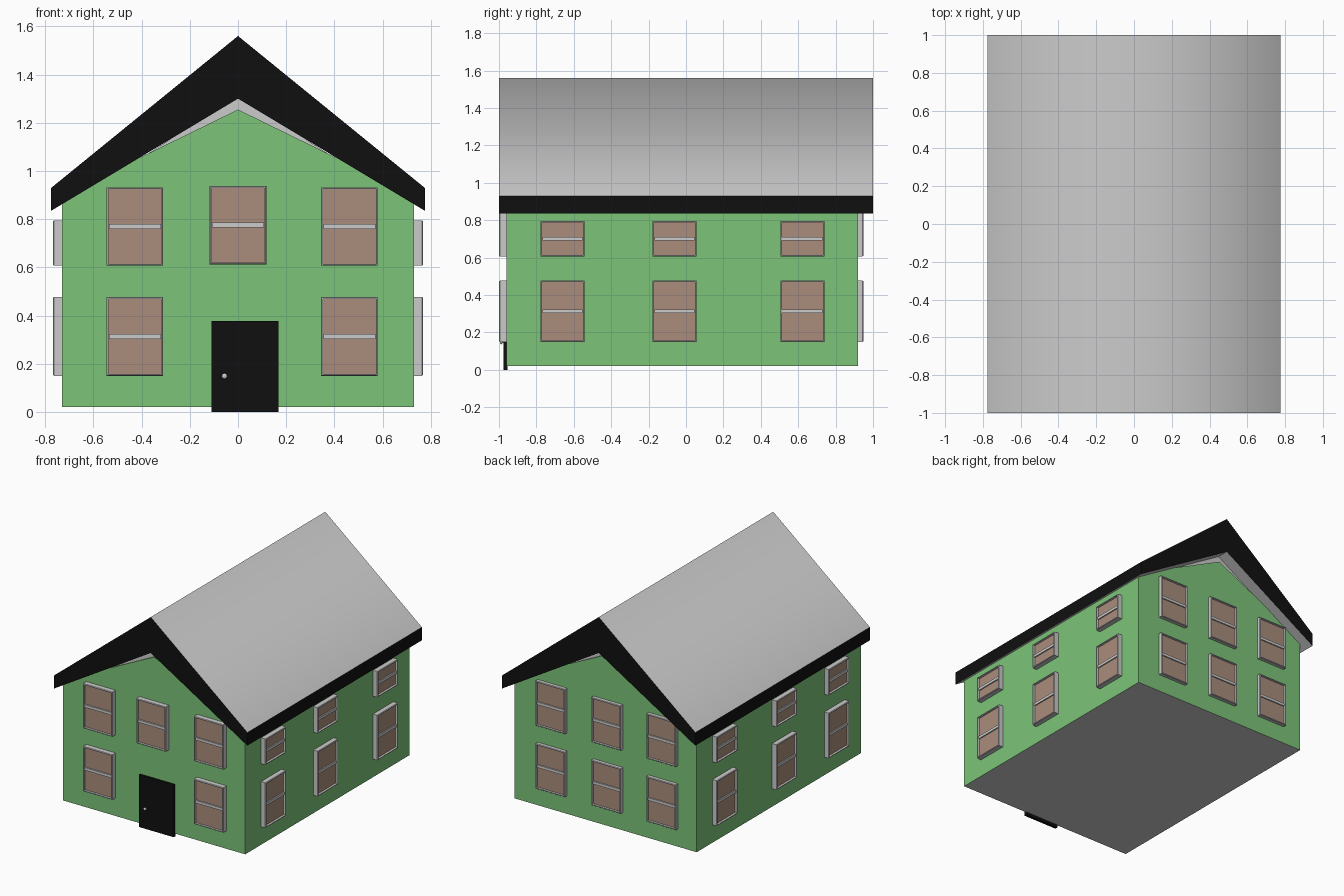
import bpy, bmesh
from math import pi
from mathutils import Matrix, Vector

if "Cube" in bpy.data.objects:
    bpy.data.objects.remove(bpy.data.objects["Cube"])


def material(name, rgb):
    m = bpy.data.materials.new(name)
    m.diffuse_color = (*rgb, 1)
    m.use_nodes = True
    m.node_tree.nodes["Principled BSDF"].inputs["Base Color"].default_value = m.diffuse_color
    return m


GREEN = material("wall_green", (0.2, 0.55, 0.19))
BROWN = material("pane_brown", (0.4, 0.27, 0.2))
BLACK = material("black_paint", (0.005, 0.005, 0.005))


def finish(name, bm, second=None):
    """Slot 0 is plain grey, slot 1 the given colour."""
    me = bpy.data.meshes.new(name)
    bmesh.ops.recalc_face_normals(bm, faces=bm.faces)
    bm.to_mesh(me)
    bm.free()
    me.materials.append(None)
    if second:
        me.materials.append(second)
    ob = bpy.data.objects.new(name, me)
    bpy.context.collection.objects.link(ob)
    return ob


def extrude_profile(profile, y0, y1):
    bm = bmesh.new()
    f = bm.faces.new([bm.verts.new((x, y0, z)) for x, z in profile])
    r = bmesh.ops.extrude_face_region(bm, geom=[f])
    new = [v for v in r["geom"] if isinstance(v, bmesh.types.BMVert)]
    bmesh.ops.translate(bm, verts=new, vec=(0, y1 - y0, 0))
    bmesh.ops.recalc_face_normals(bm, faces=bm.faces)
    bm.normal_update()
    return bm


def box(bm, lo, hi):
    lo, hi = Vector(lo), Vector(hi)
    mat = Matrix.Translation((lo + hi) / 2) @ Matrix.Diagonal((*(hi - lo), 1))
    return bmesh.ops.create_cube(bm, size=1, matrix=mat)["verts"]


# Walls with gable ends, grey underside
bm = extrude_profile([(-0.73, 0.02), (0.73, 0.02), (0.73, 0.88), (0.5, 1.01),
                      (0, 1.255), (-0.5, 1.01), (-0.73, 0.88)], -0.96, 0.92)
for f in bm.faces:
    f.material_index = 0 if f.normal.z < -0.9 else 1
finish("walls", bm, GREEN)

# Grey lining in the gap between gable and roof
bm = extrude_profile([(-0.55, 0.96), (0.55, 0.96), (0, 1.31)], -0.95, 0.91)
finish("gable_lining", bm)

# Roof: grey slopes blended over the ridge, black ends and eaves
bm = extrude_profile([(-0.775, 0.835), (0, 1.30), (0.775, 0.835),
                      (0.775, 0.93), (0, 1.56), (-0.775, 0.93)], -1, 1)
for f in bm.faces:
    f.material_index = 1 if abs(f.normal.z) < 0.1 else 0
    f.smooth = f.normal.z > 0.1
finish("roof", bm, BLACK)


def window(name, centre, z0, z1, wall, depth, angle):
    """Window facing -y, turned by angle about z; centre runs along the wall."""
    bm = bmesh.new()
    w = 0.1175
    box(bm, (centre - w, -wall - depth, z0), (centre + w, -wall + 0.01, z1))
    bm.normal_update()
    front = min(bm.faces, key=lambda f: f.calc_center_median().y)
    # Moulded frame around a sunken pane
    bmesh.ops.inset_region(bm, faces=[front], thickness=0.004, depth=0.004)
    bmesh.ops.inset_region(bm, faces=[front], thickness=0.007)
    pane = bmesh.ops.extrude_discrete_faces(bm, faces=[front])["faces"][0]
    bmesh.ops.translate(bm, verts=pane.verts, vec=(0, 0.016, 0))
    pane.material_index = 1
    # Cross bar
    zm = (z0 + z1) / 2
    box(bm, (centre - w + 0.01, -wall - depth + 0.003, zm - 0.01),
        (centre + w - 0.01, -wall - depth + 0.025, zm + 0.01))
    bmesh.ops.rotate(bm, verts=bm.verts, cent=(0, 0, 0),
                     matrix=Matrix.Rotation(angle, 3, 'Z'))
    finish(name, bm, BROWN)


# Front and back windows; the door replaces the front lower middle one
for side, wall, depth, angle in (("front", 0.96, 0.035, 0), ("back", 0.92, 0.024, pi)):
    for i, x in enumerate((-0.428, 0.0, 0.462)):
        if side == "back":
            x = (-0.428, 0.02, 0.462)[i]
        lift = 0.006 if i == 1 and side == "front" else 0
        window(f"{side}_upper_window_{i + 1}", x, 0.607 + lift, 0.932 + lift, wall, depth, angle)
        if side == "back" or i != 1:
            window(f"{side}_lower_window_{i + 1}", x, 0.15, 0.477, wall, depth, angle)

# Side windows, matching on both long walls
for side, s in (("right", 1), ("left", -1)):
    for i, y in enumerate((-0.66, -0.062, 0.622)):
        for row, z0, z1 in (("lower", 0.15, 0.478), ("upper", 0.607, 0.795)):
            window(f"{side}_{row}_window_{i + 1}", s * y, z0, z1, 0.73, 0.033, s * pi / 2)

# Door
bm = bmesh.new()
box(bm, (-0.11, -0.977, 0), (0.168, -0.955, 0.378))
for f in bm.faces:
    f.material_index = 1
finish("door", bm, BLACK)

# Door knob: short stem and round grip
bm = bmesh.new()
turn = Matrix.Rotation(pi / 2, 4, 'X')
bmesh.ops.create_cone(bm, cap_ends=True, segments=16, radius1=0.006, radius2=0.006,
                      depth=0.02, matrix=Matrix.Translation((-0.056, -0.982, 0.149)) @ turn)
bmesh.ops.create_uvsphere(bm, u_segments=16, v_segments=8, radius=0.012,
                          matrix=Matrix.Translation((-0.056, -0.988, 0.149))
                          @ Matrix.Diagonal((1, 0.6, 1, 1)))
for f in bm.faces:
    f.smooth = len(f.verts) < 5
finish("door_knob", bm)
